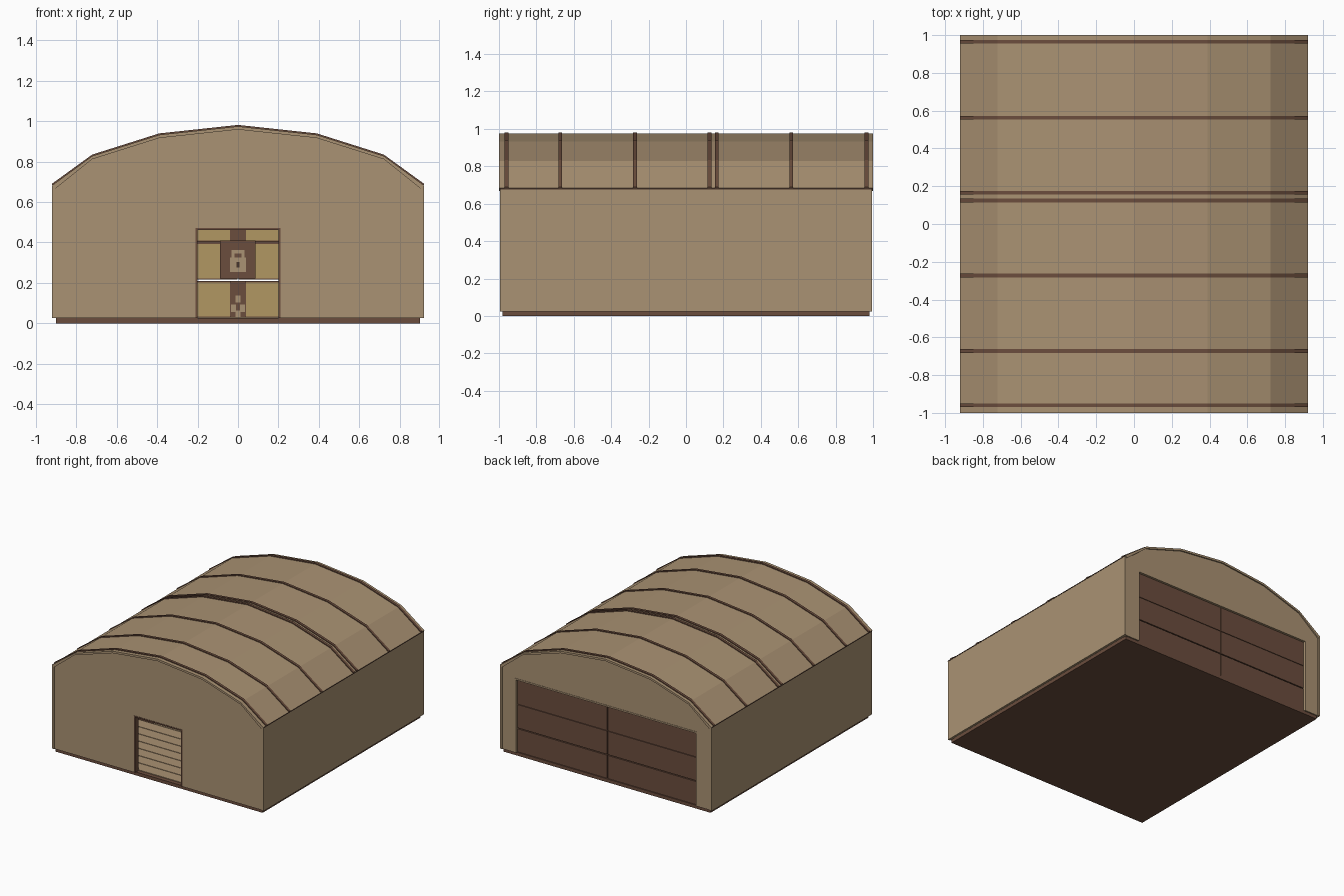
import bpy, bmesh

if "Cube" in bpy.data.objects:
    bpy.data.objects.remove(bpy.data.objects["Cube"])


def srgb(h):
    c = [int(h[i:i + 2], 16) / 255 for i in (0, 2, 4)]
    return [v / 12.92 if v <= 0.04045 else ((v + 0.055) / 1.055) ** 2.4 for v in c] + [1]


def material(name, h):
    m = bpy.data.materials.new(name)
    m.diffuse_color = srgb(h)
    m.use_nodes = True
    m.node_tree.nodes["Principled BSDF"].inputs["Base Color"].default_value = m.diffuse_color
    return m


TAN = material("tan wall", "AA9273")
BROWN = material("dark brown", "6B4D3D")
GOLD = material("ochre panel", "B19762")
DARK = material("deep brown", "4A362B")


def finish(name, bm, mat):
    bmesh.ops.recalc_face_normals(bm, faces=bm.faces)
    me = bpy.data.meshes.new(name)
    bm.to_mesh(me)
    bm.free()
    me.materials.append(mat)
    ob = bpy.data.objects.new(name, me)
    bpy.context.collection.objects.link(ob)
    return ob


def prism(name, pts, y0, y1, mat):
    """Extrude an xz outline from y0 to y1."""
    bm = bmesh.new()
    f = bm.faces.new([bm.verts.new((x, y0, z)) for x, z in pts])
    r = bmesh.ops.extrude_face_region(bm, geom=[f])
    vs = [v for v in r["geom"] if isinstance(v, bmesh.types.BMVert)]
    bmesh.ops.translate(bm, verts=vs, vec=(0, y1 - y0, 0))
    return finish(name, bm, mat)


def box(name, x0, x1, y0, y1, z0, z1, mat):
    return prism(name, [(x0, z0), (x1, z0), (x1, z1), (x0, z1)], y0, y1, mat)


# Arched roof profile, right half from eave to ridge
HALF = [(0.915, 0.683), (0.722, 0.828), (0.39, 0.933), (0, 0.975)]


def arch(dx, dz):
    """Full arch from right eave to left eave, shifted outward."""
    right = [(x + dx * (x > 0.8), z + dz) for x, z in HALF]
    return right + [(-x, z) for x, z in reversed(right[:-1])]


def shell(name, outer, inner, y0, y1, mat):
    return prism(name, outer + inner[::-1], y0, y1, mat)


# Foundation slab
box("foundation", -0.9, 0.9, -0.98, 0.98, 0, 0.026, BROWN)

# Floor planks running across the hall
for i in range(19):
    y = -0.95 + i * 0.1
    box("floor_plank", -0.9, 0.9, y + 0.003, y + 0.097, 0.024, 0.031, TAN)

# Side walls
for s in (-1, 1):
    a, b = sorted((s * 0.903, s * 0.92))
    box("side_wall", a, b, -0.995, 0.995, 0.025, 0.682, TAN)


# End walls with a door notch
def end_wall(name, w, h, y0, y1):
    pts = [(-0.905, 0.025), (-w, 0.025), (-w, h), (w, h), (w, 0.025), (0.905, 0.025)]
    prism(name, pts + arch(-0.01, -0.012), y0, y1, TAN)


end_wall("front_wall", 0.21, 0.47, -0.99, -0.95)
end_wall("back_wall", 0.79, 0.605, 0.95, 0.99)

# Roof skin and ribs
shell("roof", arch(0.005, 0), arch(-0.012, -0.016), -1, 1, TAN)
for y in (-0.96, -0.673, -0.273, 0.125, 0.165, 0.563, 0.965):
    shell("roof_rib", arch(0.007, 0.007), arch(0.003, -0.004), y - 0.01, y + 0.01, BROWN)

# Dark eave strips
for s in (-1, 1):
    a, b = sorted((s * 0.915, s * 0.922))
    box("eave_strip", a, b, -0.995, 0.995, 0.677, 0.683, DARK)

# Door frames
def frame(name, w, h, t, y0, y1, mat):
    pts = [(-w, 0.026), (-w, h), (w, h), (w, 0.026),
           (w - t, 0.026), (w - t, h - t), (-w + t, h - t), (-w + t, 0.026)]
    prism(name, pts, y0, y1, mat)


frame("front_door_frame", 0.211, 0.471, 0.01, -0.993, -0.948, BROWN)
frame("back_door_frame", 0.795, 0.61, 0.012, 0.945, 0.993, TAN)

# Large double door: three rows per leaf, brown outside and ochre inside
ROWS = [(0.028, 0.209), (0.216, 0.399), (0.403, 0.598)]
for s in (-1, 1):
    for z0, z1 in ROWS:
        a, b = sorted((s * 0.003, s * 0.783))
        box("back_door_panel", a, b, 0.95, 0.975, z0, z1, BROWN)
        a, b = sorted((s * 0.04, s * 0.775))
        box("inner_door_panel", a, b, 0.943, 0.951, z0 + 0.006, z1 - 0.006, GOLD)
box("inner_door_rail", -0.78, 0.78, 0.942, 0.952, 0.392, 0.405, BROWN)
for z0, z1 in (ROWS[0], ROWS[2]):
    box("door_centre_strip", -0.04, 0.04, 0.94, 0.952, z0, z1, BROWN)

# Small chequered plates at the foot of the centre strip
for x, z in ((-0.022, 0.075), (0.022, 0.075), (0, 0.045), (0, 0.12)):
    box("chequer_plate", x - 0.013, x + 0.013, 0.936, 0.941, z - 0.018, z + 0.018, TAN)

# Latch plate with padlock shape
box("latch_plate", -0.088, 0.086, 0.93, 0.951, 0.222, 0.41, BROWN)
box("lock_body", -0.04, 0.04, 0.923, 0.931, 0.255, 0.325, TAN)
prism("lock_shackle", [(-0.032, 0.325), (-0.032, 0.362), (0.032, 0.362), (0.032, 0.325),
                       (0.018, 0.325), (0.018, 0.346), (-0.018, 0.346), (-0.018, 0.325)],
      0.923, 0.931, TAN)
box("lock_keyhole", -0.008, 0.008, 0.919, 0.924, 0.275, 0.303, DARK)

# Storage crate on the left of the hall
box("crate", -0.86, -0.56, -0.25, 0.05, 0.03, 0.13, BROWN)
box("crate_lid", -0.87, -0.55, -0.26, 0.06, 0.13, 0.145, TAN)
